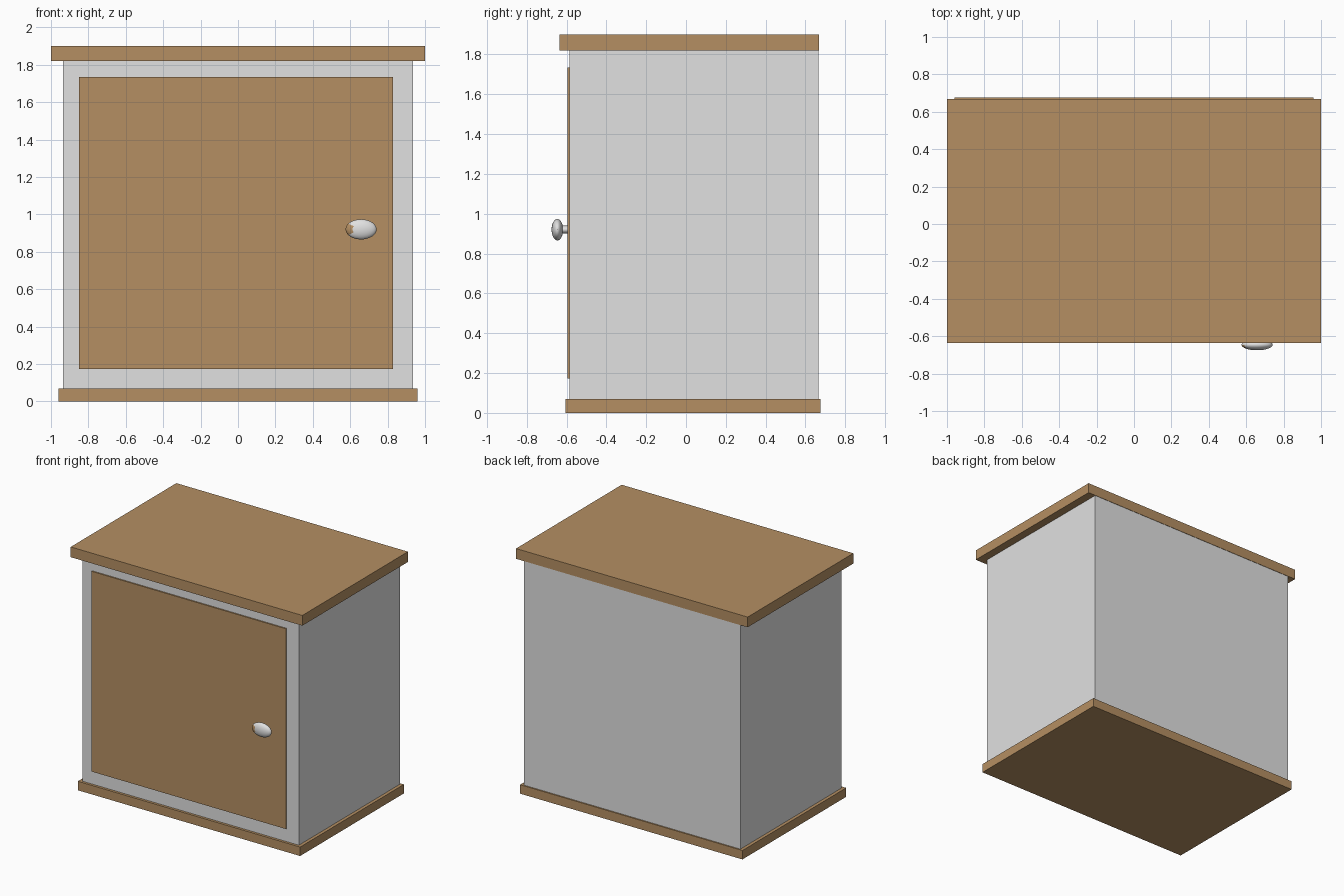
import bpy, math

if "Cube" in bpy.data.objects:
    bpy.data.objects.remove(bpy.data.objects["Cube"])


def material(name, rgb):
    m = bpy.data.materials.new(name)
    m.diffuse_color = (*rgb, 1.0)
    m.use_nodes = True
    m.node_tree.nodes["Principled BSDF"].inputs["Base Color"].default_value = m.diffuse_color
    return m


brown = material("brown_wood", (0.46, 0.275, 0.123))
grey = material("light_grey", (0.75, 0.75, 0.75))


def box(name, x, y, z, mat):
    """Box spanning the given (min, max) ranges."""
    spans = (x, y, z)
    bpy.ops.mesh.primitive_cube_add(size=1, location=[(a + b) / 2 for a, b in spans])
    ob = bpy.context.object
    ob.name = name
    ob.scale = [b - a for a, b in spans]
    bpy.ops.object.transform_apply(location=True, rotation=True, scale=True)
    ob.data.materials.append(mat)
    return ob


# Cabinet carcass with overhanging base and top boards
box("base_board", (-0.96, 0.96), (-0.605, 0.675), (0.0, 0.07), brown)
box("cabinet_body", (-0.935, 0.935), (-0.585, 0.665), (0.07, 1.82), grey)
box("top_board", (-1.0, 1.0), (-0.635, 0.668), (1.82, 1.90), brown)

# Door panel, just proud of the front
box("door", (-0.85, 0.83), (-0.595, -0.585), (0.172, 1.735), brown)

# Knob stem
KX, KZ = 0.658, 0.92
bpy.ops.mesh.primitive_cylinder_add(vertices=24, radius=1, depth=1,
                                    location=(KX, -0.615, KZ),
                                    rotation=(math.pi / 2, 0, 0))
stem = bpy.context.object
stem.name = "knob_stem"
stem.scale = (0.03, 0.02, 0.05)
bpy.ops.object.transform_apply(location=True, rotation=True, scale=True)
stem.data.materials.append(grey)
bpy.ops.object.shade_smooth_by_angle()

# Flattened oval knob head
bpy.ops.mesh.primitive_uv_sphere_add(segments=32, ring_count=16, radius=1,
                                     location=(KX, -0.646, KZ),
                                     rotation=(math.pi / 2, 0, 0))
knob = bpy.context.object
knob.name = "knob"
knob.scale = (0.083, 0.054, 0.029)
bpy.ops.object.transform_apply(location=True, rotation=True, scale=True)
knob.data.materials.append(grey)
knob.data.materials.append(brown)
# Small brown patch on the left tip of the knob's front
for f in knob.data.polygons:
    c = f.center
    if c.y < -0.646 and c.x < KX - 0.045 and abs(c.z - KZ) < 0.026:
        f.material_index = 1
bpy.ops.object.shade_smooth_by_angle()
